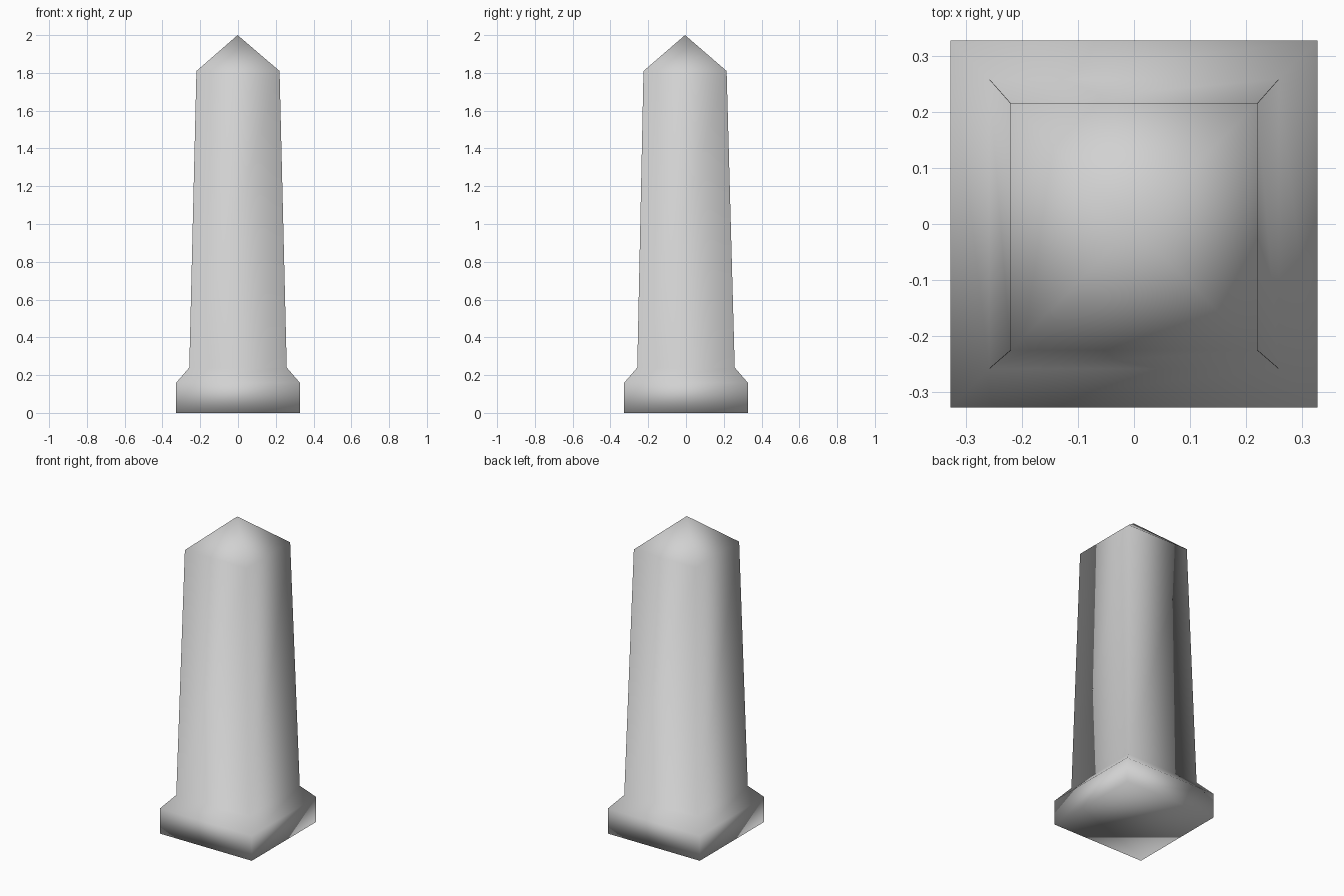
import bpy
import bmesh

cube = bpy.data.objects.get("Cube")
if cube:
    bpy.data.objects.remove(cube, do_unlink=True)

# Pale stone
stone = bpy.data.materials.new("pale_stone")
stone.use_nodes = True
color = (0.64, 0.64, 0.64, 1)
stone.diffuse_color = color
stone.node_tree.nodes["Principled BSDF"].inputs["Base Color"].default_value = color

# Square profile: half width, height, y shift (the shaft leans slightly forward)
LEVELS = [(0.327, 0, 0), (0.327, 0.16, 0), (0.258, 0.24, 0), (0.22, 1.81, -0.005)]
CORNERS = [(-1, -1), (1, -1), (1, 1), (-1, 1)]

bm = bmesh.new()
rings = [[bm.verts.new((sx * half, sy * half + shift, z)) for sx, sy in CORNERS]
         for half, z, shift in LEVELS]
apex = bm.verts.new((-0.002, -0.005, 2))

# Underside, plinth, sloped shoulder and tapered shaft
bm.faces.new(reversed(rings[0]))
for low, high in zip(rings, rings[1:]):
    for i in range(4):
        j = (i + 1) % 4
        bm.faces.new((low[i], low[j], high[j], high[i]))

# Pyramid cap
for i in range(4):
    bm.faces.new((rings[-1][i], rings[-1][(i + 1) % 4], apex))

# One continuous smooth-shaded surface
for face in bm.faces:
    face.smooth = True
mesh = bpy.data.meshes.new("obelisk")
bm.to_mesh(mesh)
bm.free()
mesh.materials.append(stone)
obelisk = bpy.data.objects.new("obelisk", mesh)
bpy.context.collection.objects.link(obelisk)
